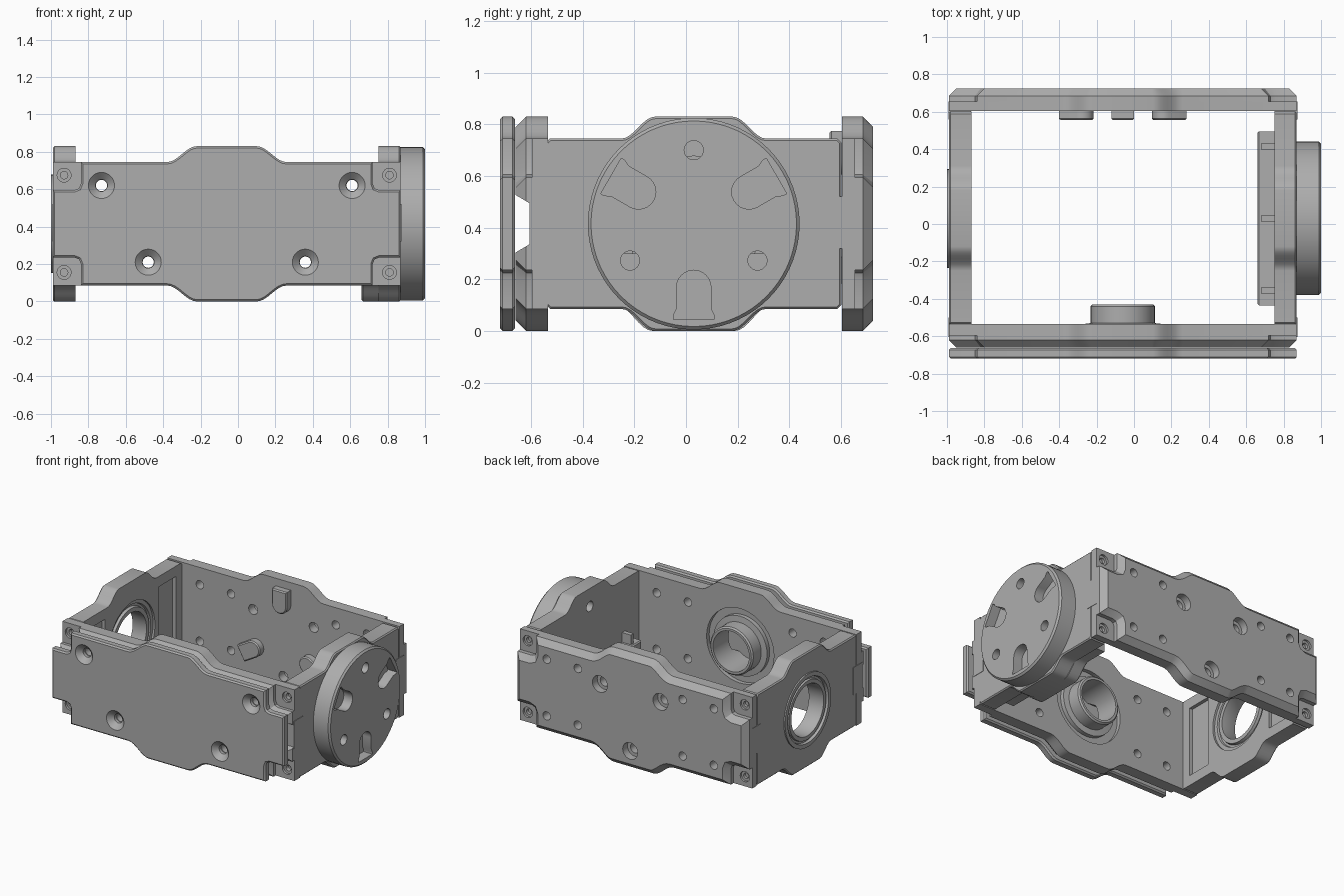
import bpy, bmesh, math

if "Cube" in bpy.data.objects:
    bpy.data.objects.remove(bpy.data.objects["Cube"])

CX, CY, CZ = -0.06, 0.03, 0.415      # frame centre
HX, HY = 0.93, 0.572                 # half length of long plates and side panels
RISE = 0.085                         # height of the middle bulge

metal = bpy.data.materials.new("plain grey")
metal.use_nodes = True
GREY = (0.42, 0.42, 0.42, 1)
metal.diffuse_color = GREY
metal.node_tree.nodes["Principled BSDF"].inputs["Base Color"].default_value = GREY


def place(axis, u, v, d):
    return (u, d, v) if axis == "y" else (d, u, v)


def inset(pts, dist):
    """Move an outline inwards with mitred corners."""
    n = len(pts)
    area = sum(pts[i - 1][0] * pts[i][1] - pts[i][0] * pts[i - 1][1] for i in range(n))
    side = math.copysign(dist, area)
    out = []
    for i, (u, v) in enumerate(pts):
        normals = []
        for p, q in ((pts[i - 1], pts[i]), (pts[i], pts[(i + 1) % n])):
            du, dv = q[0] - p[0], q[1] - p[1]
            length = math.hypot(du, dv)
            normals.append((-dv / length, du / length))
        (a, b), (c, d) = normals
        k = side / (1 + a * c + b * d)
        out.append((u + k * (a + c), v + k * (b + d)))
    return out


def prism(bm, axis, pts, a, b, bevel=0.0, both=False):
    """Extrude an outline from depth a to b, with an optional chamfer on the cap edges."""
    layers = [(pts, a), (pts, b)]
    if bevel:
        step, small = math.copysign(bevel, b - a), inset(pts, bevel)
        layers[1:] = [(pts, b - step), (small, b)]
        if both:
            layers[:1] = [(small, a), (pts, a + step)]
    loops = [[bm.verts.new(place(axis, u, v, d)) for u, v in p] for p, d in layers]
    skin(bm, loops)


def skin(bm, loops, tube=False):
    pairs = list(zip(loops, loops[1:]))
    if tube:
        pairs.append((loops[-1], loops[0]))
    else:
        bm.faces.new(loops[0])
        bm.faces.new(loops[-1])
    for p, q in pairs:
        for k in range(len(p)):
            m = (k + 1) % len(p)
            bm.faces.new((p[k], p[m], q[m], q[k]))
    bmesh.ops.recalc_face_normals(bm, faces=bm.faces[:])


def lathe(bm, axis, u, v, profile, tube=False, seg=40):
    """Turn (radius, depth) points about an axis; a tube closes on itself."""
    angles = [2 * math.pi * k / seg for k in range(seg)]
    loops = [[bm.verts.new(place(axis, u + r * math.cos(t), v + r * math.sin(t), d))
              for t in angles] for r, d in profile]
    skin(bm, loops, tube)


def finish(name, bm):
    mesh = bpy.data.meshes.new(name)
    bm.to_mesh(mesh)
    bm.free()
    mesh.materials.append(metal)
    ob = bpy.data.objects.new(name, mesh)
    bpy.context.collection.objects.link(ob)
    return ob


def part(name, fn, *args, **kw):
    bm = bmesh.new()
    fn(bm, *args, **kw)
    return finish(name, bm)


def cut(objects, bm):
    """Subtract a cutter from several parts, then drop the cutter."""
    cutter = finish("cutter", bm)
    cutter.hide_render = True
    for ob in objects:
        mod = ob.modifiers.new("cut", "BOOLEAN")
        mod.operation, mod.solver, mod.object = "DIFFERENCE", "EXACT", cutter
        bpy.context.view_layer.objects.active = ob
        bpy.ops.object.modifier_apply(modifier=mod.name)
    bpy.data.objects.remove(cutter)


def s_curve(flat, base, low, high, steps=8):
    return [(flat + (base - flat) * k / steps,
             low + (high - low) * (1 + math.cos(math.pi * k / steps)) / 2)
            for k in range(steps + 1)]


def outline(c, half, flat, base, end):
    """Bulged plate outline: one quadrant mirrored four ways."""
    q = s_curve(flat, base, CZ - RISE, CZ) + end
    right = q + [(u, -v) for u, v in reversed(q)]
    full = right + [(-u, -v) for u, v in right]
    return [(c + u, CZ + v) for u, v in full]


def u_shape(c, angle, w, r0, r1, flare=0.0):
    """Slot with a round end towards the centre and a flat outer end."""
    pts = [(r0 + w - w * math.sin(math.pi * k / 12), -w * math.cos(math.pi * k / 12))
           for k in range(13)]
    if flare:
        pts += [(r1 - 0.04, w), (r1 - 0.015, w + flare), (r1, w + flare)]
        pts += [(r1, -w - flare), (r1 - 0.015, -w - flare), (r1 - 0.04, -w)]
    else:
        pts += [(r1, w), (r1, -w)]
    a = math.radians(angle)
    return [(c + t * math.cos(a) - s * math.sin(a), CZ + t * math.sin(a) + s * math.cos(a))
            for t, s in pts]


def polar(c, angle, r):
    a = math.radians(angle)
    return c + r * math.cos(a), CZ + r * math.sin(a)


EDGE = CZ - RISE
n = HX - 0.15
notched = [(n, EDGE), (n, 0.215), (n + 0.01, 0.19), (n + 0.035, 0.18), (HX, 0.18)]
plain = outline(CX, HX, 0.16, 0.32, [(HX, EDGE)])
cover_shape = outline(CX, HX, 0.16, 0.32, notched)
panel_shape = outline(CY, HY, 0.15, 0.28, [(HY - 0.015, EDGE), (HY, EDGE - 0.015)])

# Long plates: a full inner layer and a notched, chamfered outer layer
back_core = part("back_plate", prism, "y", plain, 0.605, 0.655)
back_face = part("back_plate_face", prism, "y", cover_shape, 0.655, 0.725, 0.04)
front_core = part("front_plate", prism, "y", plain, -0.535, -0.597)
front_face = part("front_plate_face", prism, "y", cover_shape, -0.597, -0.66, 0.04)
cover = part("front_cover", prism, "y", cover_shape, -0.663, -0.72, 0.01, True)

# Screw holes shared by the long plates
small = [(CX + s * x, z) for s in (-1, 1) for x in (0.67, 0.42) for z in (CZ - 0.205, CZ + 0.205)]
corners = [(CX + s * 0.87, CZ + t * 0.26) for s in (-1, 1) for t in (-1, 1)]

bm = bmesh.new()
for u, v in small:
    lathe(bm, "y", u, v, [(0.03, 0.5), (0.03, 0.8)], seg=20)
for angle in (30, 150, 270):
    u, v = polar(CX, angle, 0.28)
    lathe(bm, "y", u, v, [(0.036, 0.5), (0.036, 0.67), (0.06, 0.67), (0.06, 0.8)], seg=24)
for u, v in corners:
    lathe(bm, "y", u, v, [(0.02, 0.62), (0.02, 0.64), (0.037, 0.64), (0.037, 0.8)], seg=24)
cut([back_core, back_face], bm)

bm = bmesh.new()
for u, v in small:
    lathe(bm, "y", u, v, [(0.03, -0.5), (0.03, -0.8)], seg=20)
for u, v in corners:
    lathe(bm, "y", u, v, [(0.02, -0.55), (0.02, -0.58), (0.037, -0.58), (0.037, -0.8)], seg=24)
lathe(bm, "y", CX, CZ, [(0.27, -0.5), (0.27, -0.565), (0.145, -0.565), (0.145, -0.68)])
cut([front_core, front_face], bm)

# Lengthwise channel with sloping sides behind the cover
bm = bmesh.new()
prism(bm, "x", [(-0.607, 0.335), (-0.607, 0.495), (-0.7, 0.55), (-0.7, 0.28)], -1.2, 1.2)
cut([front_face], bm)

# Countersunk cover holes
bm = bmesh.new()
for s in (-1, 1):
    for x, z in ((0.67, 0.205), (0.42, -0.205)):
        lathe(bm, "y", CX + s * x, CZ + z,
              [(0.032, -0.6), (0.032, -0.685), (0.072, -0.722), (0.072, -0.8)], seg=28)
cut([cover], bm)

# Stepped hollow boss inside the front plate
part("front_boss", lathe, "y", CX, CZ,
     [(0.145, -0.6), (0.215, -0.6), (0.215, -0.535), (0.172, -0.53),
      (0.172, -0.44), (0.162, -0.43), (0.145, -0.43)], tube=True)

# Locating pegs inside the back plate
for i, angle in enumerate((90, 210, 330)):
    part(f"back_peg_{i + 1}", prism, "y", u_shape(CX, angle, 0.06, 0.19, 0.36),
         0.606, 0.555, 0.008)

# Side panels with tongues that key into the long plates
left = part("right_side_panel", prism, "x", panel_shape, -0.87, -0.99, 0.008)
right = part("left_side_panel", prism, "x", panel_shape, 0.75, 0.87, 0.008)
for name, a, b in (("right_side_tongue", -0.872, -0.993), ("left_side_tongue", 0.752, 0.873)):
    for tag, y0, y1 in (("front", -0.605, -0.5), ("back", 0.56, 0.655)):
        part(f"{name}_{tag}", prism, "x", [(y0, 0.32), (y1, 0.32), (y1, 0.52), (y0, 0.52)], a, b)

# Bearing opening and shallow inner pockets
bm = bmesh.new()
lathe(bm, "x", CY, CZ, [(0.262, -0.8), (0.262, -1.1)])
for s in (-1, 1):
    u0, u1 = CY + s * 0.31, CY + s * 0.5
    prism(bm, "x", [(u0, 0.16), (u1, 0.16), (u1, 0.67), (u0, 0.67)], -0.8, -0.895)
cut([left], bm)
part("bearing_ring", lathe, "x", CY, CZ,
     [(0.264, -0.885), (0.264, -1.0), (0.235, -1.0), (0.23, -0.98), (0.215, -0.98),
      (0.212, -0.995), (0.185, -0.995), (0.18, -0.985), (0.18, -0.88),
      (0.21, -0.88), (0.215, -0.9), (0.23, -0.9), (0.235, -0.885)], tube=True)

# Round hub disc with slots and holes
disc = part("hub_disc", lathe, "x", CY, CZ,
            [(0.41, 0.868), (0.41, 0.988), (0.398, 1.0)], seg=72)
bm = bmesh.new()
for angle in (30, 150, 270):
    prism(bm, "x", u_shape(CY, angle, 0.067, 0.18, 0.37, 0.012), 0.93, 1.1)
for angle in (90, 210, 330):
    u, v = polar(CY, angle, 0.285)
    lathe(bm, "x", u, v, [(0.037, 0.7), (0.037, 1.1)], seg=24)
cut([disc, right], bm)

# Inner bracket with ribs behind the hub
curve = s_curve(0.16, 0.3, 0.1, 0.0)
lower = [(CY + u, z) for u, z in curve + [(0.465, 0.1), (0.465, 0.3)]]
lower += [(2 * CY - u, z) for u, z in reversed(lower)]
part("inner_bracket", prism, "x", lower, 0.752, 0.66, 0.008)
for i in range(3):
    y = CY + (i - 1) * 0.385
    part(f"bracket_rib_{i + 1}", prism, "x",
         [(y - 0.016, 0.29), (y + 0.016, 0.29), (y + 0.016, 0.37), (y - 0.016, 0.37)], 0.752, 0.68)

# Smooth the round surfaces, keep edges crisp
bpy.ops.object.select_all(action="DESELECT")
for ob in bpy.context.collection.objects:
    if ob.type == "MESH" and metal.name in ob.data.materials:
        ob.select_set(True)
        bpy.context.view_layer.objects.active = ob
bpy.ops.object.shade_smooth_by_angle(angle=math.radians(30))
